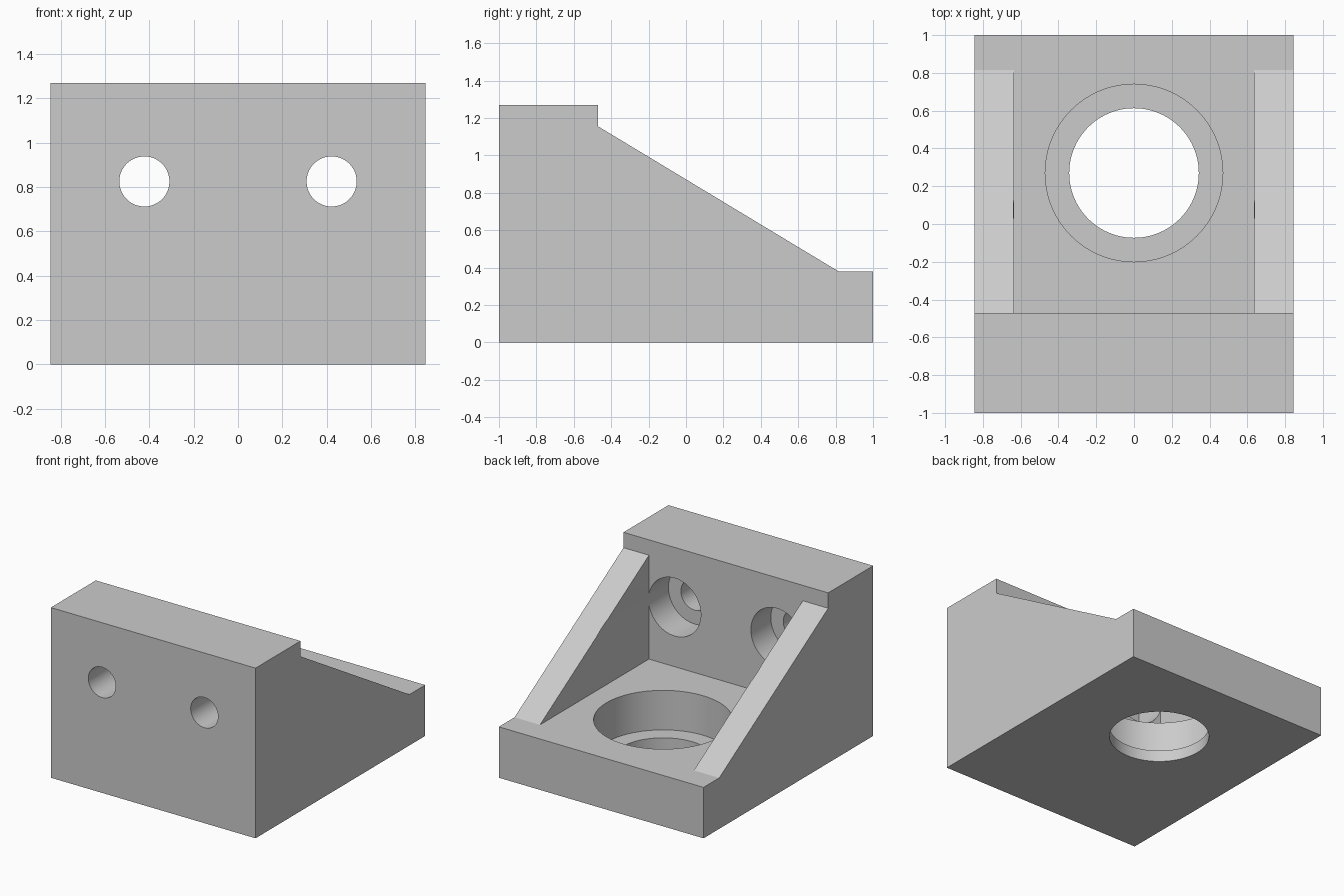
import bpy
import bmesh
from math import radians
from mathutils import Matrix, Vector

cube = bpy.data.objects.get("Cube")
if cube:
    bpy.data.objects.remove(cube, do_unlink=True)

HALF_W, RIB_IN = 0.845, 0.635          # outer half width, inner rib face
BASE_TOP, TOP, WALL_Y = 0.38, 1.27, -0.47

grey = bpy.data.materials.new("plain grey")
grey.use_nodes = True
grey.diffuse_color = (0.6, 0.6, 0.6, 1)
grey.node_tree.nodes["Principled BSDF"].inputs["Base Color"].default_value = (0.6, 0.6, 0.6, 1)


def make_object(name, bm):
    bmesh.ops.recalc_face_normals(bm, faces=bm.faces)
    mesh = bpy.data.meshes.new(name)
    bm.to_mesh(mesh)
    bm.free()
    mesh.materials.append(grey)
    obj = bpy.data.objects.new(name, mesh)
    bpy.context.collection.objects.link(obj)
    return obj


def extrude_profile(name, points, half_width):
    """Extrude a (y, z) outline symmetrically along x."""
    bm = bmesh.new()
    face = bm.faces.new([bm.verts.new((-half_width, y, z)) for y, z in points])
    new = bmesh.ops.extrude_face_region(bm, geom=[face])["geom"]
    verts = [v for v in new if isinstance(v, bmesh.types.BMVert)]
    bmesh.ops.translate(bm, verts=verts, vec=(2 * half_width, 0, 0))
    return make_object(name, bm)


def cylinder(name, radius, start, end):
    """Cylinder between two points."""
    start, end = Vector(start), Vector(end)
    axis = end - start
    turn = axis.to_track_quat('Z', 'Y').to_matrix().to_4x4()
    bm = bmesh.new()
    bmesh.ops.create_cone(bm, cap_ends=True, segments=96, radius1=radius, radius2=radius,
                          depth=axis.length,
                          matrix=Matrix.Translation((start + end) / 2) @ turn)
    return make_object(name, bm)


# Solid side outline: wall, sloping ribs and base
bracket = extrude_profile("angle_bracket", [
    (-1, 0), (1, 0), (1, BASE_TOP), (0.815, BASE_TOP),
    (WALL_Y, 1.155), (WALL_Y, TOP), (-1, TOP)], HALF_W)

# Pocket between the ribs
cutters = [extrude_profile("rib_pocket_cutter", [
    (WALL_Y, BASE_TOP), (1.2, BASE_TOP), (1.2, 1.5), (WALL_Y, 1.5)], RIB_IN)]

# Stepped bore through the base
cutters.append(cylinder("base_hole_cutter", 0.343, (0, 0.27, -0.2), (0, 0.27, 0.3)))
cutters.append(cylinder("base_counterbore_cutter", 0.47, (0, 0.27, 0.085), (0, 0.27, 0.6)))

# Stepped bolt holes through the wall, the wide part just grazing the ribs
for side in (-1, 1):
    x, z = side * 0.4225, 0.825
    cutters.append(cylinder("bolt_hole_cutter", 0.113, (x, -1.2, z), (x, -0.6, z)))
    cutters.append(cylinder("bolt_counterbore_cutter", 0.216, (x, -0.705, z), (x, 1.2, z)))

for cutter in cutters:
    cutter.hide_render = True
    mod = bracket.modifiers.new(cutter.name, 'BOOLEAN')
    mod.operation = 'DIFFERENCE'
    mod.solver = 'EXACT'
    mod.object = cutter

# Bake the cuts, then drop the cutters
bpy.context.view_layer.update()
graph = bpy.context.evaluated_depsgraph_get()
cut_mesh = bpy.data.meshes.new_from_object(bracket.evaluated_get(graph))
bracket.modifiers.clear()
bracket.data = cut_mesh
for cutter in cutters:
    bpy.data.objects.remove(cutter, do_unlink=True)

# Smooth bores with crisp edges
bpy.ops.object.select_all(action='DESELECT')
bracket.select_set(True)
bpy.context.view_layer.objects.active = bracket
bpy.ops.object.shade_smooth_by_angle(angle=radians(25))
